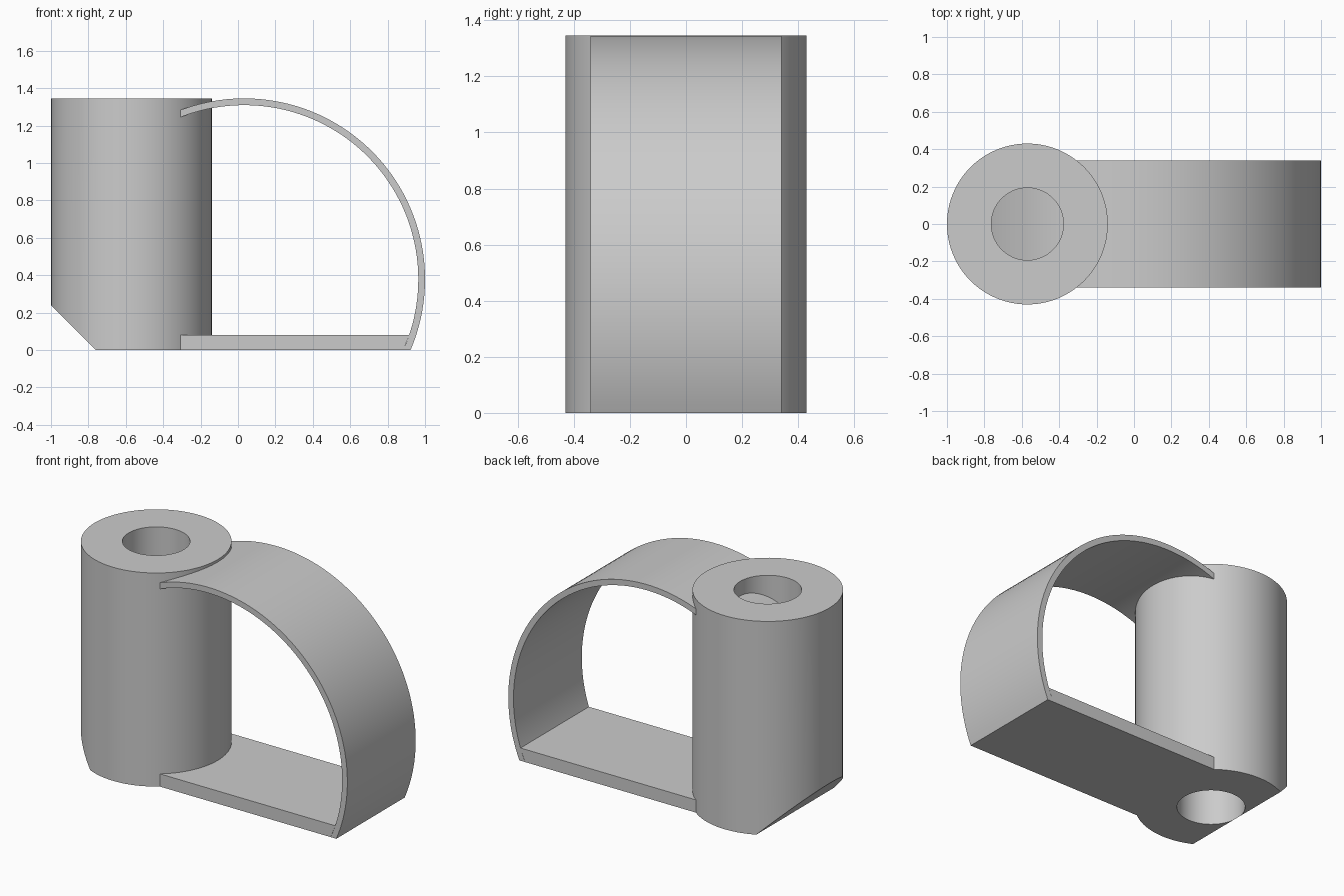
import bpy, bmesh, math

if "Cube" in bpy.data.objects:
    bpy.data.objects.remove(bpy.data.objects["Cube"], do_unlink=True)

HEIGHT = 1.345
POST_X, POST_R, HOLE_R = -0.57, 0.43, 0.193
HALF_WIDTH = 0.34
ARC_X, ARC_Z, ARC_R, THICK = 0.033, 0.378, 0.967, 0.036
PLATE_TOP = 0.08

grey = bpy.data.materials.new("plain grey")
grey.use_nodes = True
colour = (0.6, 0.6, 0.6, 1)
grey.diffuse_color = colour
grey.node_tree.nodes["Principled BSDF"].inputs["Base Color"].default_value = colour


def cylinder(name, radius, z0, z1):
    bpy.ops.mesh.primitive_cylinder_add(vertices=96, radius=radius, depth=z1 - z0,
                                        location=(POST_X, 0, (z0 + z1) / 2))
    ob = bpy.context.object
    ob.name = name
    ob.data.materials.append(grey)
    return ob


def extrude_profile(name, points, half):
    """Extrude an x-z outline symmetrically along y."""
    bm = bmesh.new()
    face = bm.faces.new([bm.verts.new((x, -half, z)) for x, z in points])
    new = bmesh.ops.extrude_face_region(bm, geom=[face])["geom"]
    bmesh.ops.translate(bm, vec=(0, 2 * half, 0),
                        verts=[v for v in new if isinstance(v, bmesh.types.BMVert)])
    bmesh.ops.recalc_face_normals(bm, faces=bm.faces)
    mesh = bpy.data.meshes.new(name)
    bm.to_mesh(mesh)
    bm.free()
    ob = bpy.data.objects.new(name, mesh)
    bpy.context.collection.objects.link(ob)
    mesh.materials.append(grey)
    return ob


def cut(target, cutter):
    mod = target.modifiers.new("cut", 'BOOLEAN')
    mod.operation = 'DIFFERENCE'
    mod.solver = 'EXACT'
    mod.object = cutter
    bpy.context.view_layer.objects.active = target
    bpy.ops.object.modifier_apply(modifier=mod.name)
    bpy.data.objects.remove(cutter, do_unlink=True)


def smooth(ob):
    bpy.ops.object.select_all(action='DESELECT')
    ob.select_set(True)
    bpy.context.view_layer.objects.active = ob
    bpy.ops.object.shade_smooth_by_angle(angle=math.radians(30))


def arc_points(radius, steps=80):
    """Arc from the ground on the left side up and over into the post."""
    start = math.asin(-ARC_Z / radius)
    end = math.acos((-0.8 - ARC_X) / radius)
    angles = [start + (end - start) * i / steps for i in range(steps + 1)]
    return [(ARC_X + radius * math.cos(a), ARC_Z + radius * math.sin(a)) for a in angles]


def inner_x(z):
    return ARC_X + math.sqrt((ARC_R - THICK) ** 2 - (z - ARC_Z) ** 2)


# Hollow post with its lower outer corner sliced off
post = cylinder("post", POST_R, 0, HEIGHT)
cut(post, cylinder("bore", HOLE_R, -0.1, HEIGHT + 0.1))
cut(post, extrude_profile("corner_cutter", [(-1.26, 0.5), (-1.26, -0.5), (-0.26, -0.5)], 1))
smooth(post)

# Flat base plate fitted against the post
plate = extrude_profile("base_plate", [(POST_X, 0), (inner_x(0), 0),
                                       (inner_x(PLATE_TOP), PLATE_TOP),
                                       (POST_X, PLATE_TOP)], HALF_WIDTH)
cut(plate, cylinder("post_cutter", POST_R, -0.1, 0.3))
smooth(plate)

# Curved band, running on through the post and its bore
band = extrude_profile("curved_band", arc_points(ARC_R) + arc_points(ARC_R - THICK)[::-1],
                       HALF_WIDTH)
smooth(band)
